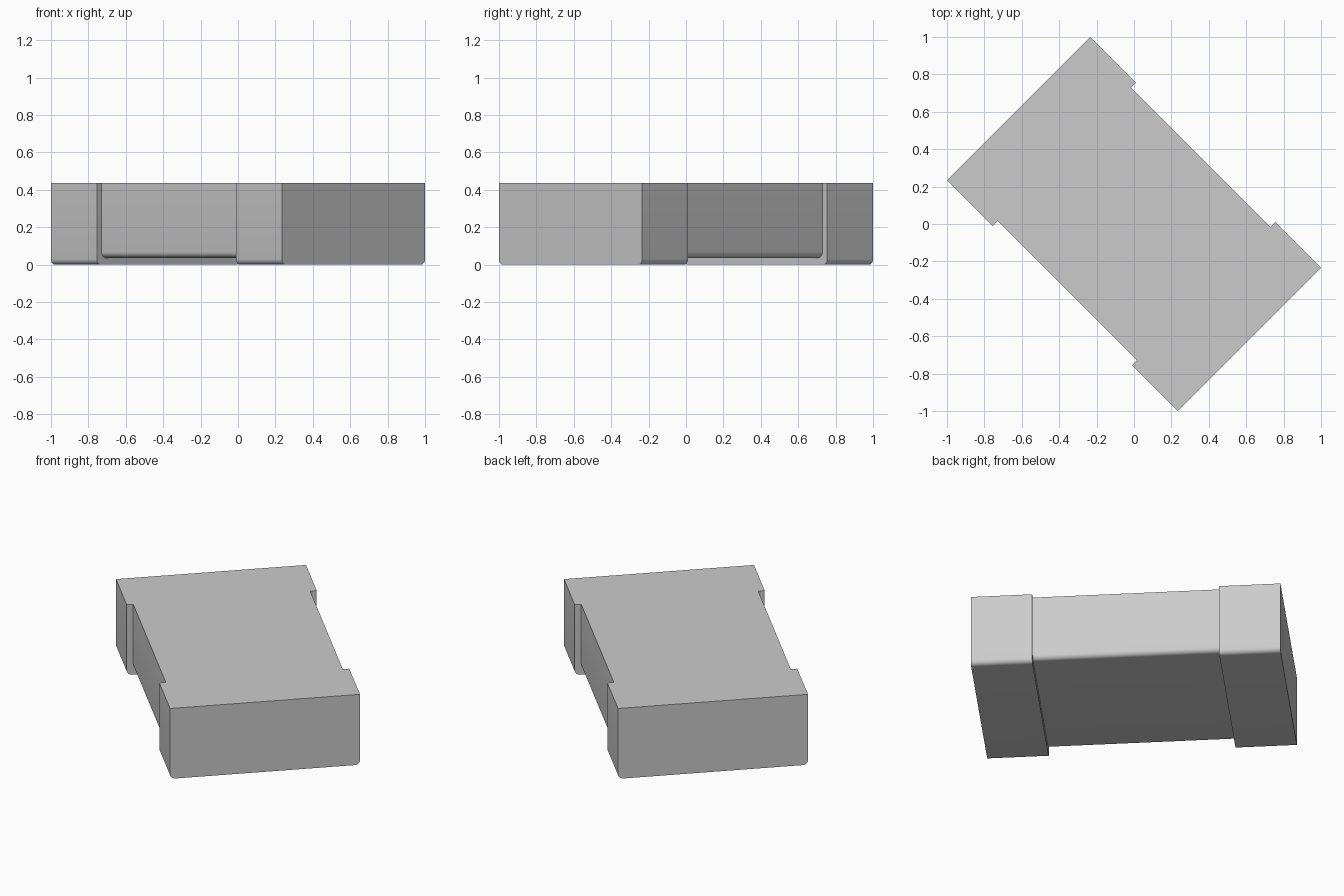
import bpy, bmesh, math
from mathutils import Matrix

cube = bpy.data.objects.get("Cube")
if cube:
    bpy.data.objects.remove(cube, do_unlink=True)

LENGTH, WIDTH, HEIGHT = 1.745, 1.083, 0.436
CAP, STEP, RADIUS, ARC = 0.346, 0.037, 0.03, 6


def u_profile(inset):
    """Open U section: straight sides, rounded lower corners, flush top."""
    w = WIDTH / 2 - inset
    left = [(-w, HEIGHT)]
    for i in range(ARC + 1):
        a = math.pi / 2 * i / ARC
        left.append((-w + RADIUS * (1 - math.cos(a)),
                     inset + RADIUS * (1 - math.sin(a))))
    return left + [(-y, z) for y, z in reversed(left)]


# Stations along the block: raised end, recessed middle, raised end
end, inner = LENGTH / 2, LENGTH / 2 - CAP
stations = [(-end, 0), (-inner, 0), (-inner, STEP),
            (inner, STEP), (inner, 0), (end, 0)]

bm = bmesh.new()
rings = [[bm.verts.new((x, y, z)) for y, z in u_profile(inset)]
         for x, inset in stations]

# Sides, underside and the step walls
for a, b in zip(rings, rings[1:]):
    for i in range(len(a) - 1):
        bm.faces.new((a[i], a[i + 1], b[i + 1], b[i]))

# Flat ends and one continuous top
bm.faces.new(rings[0])
bm.faces.new(rings[-1])
bm.faces.new([r[0] for r in rings] + [r[-1] for r in reversed(rings)])
bmesh.ops.recalc_face_normals(bm, faces=bm.faces)
bm.transform(Matrix.Rotation(math.radians(-45), 4, 'Z'))

mesh = bpy.data.meshes.new("stepped_block")
bm.to_mesh(mesh)
bm.free()
block = bpy.data.objects.new("stepped_block", mesh)
bpy.context.collection.objects.link(block)

# Plain grey finish
grey = bpy.data.materials.new("light_grey")
grey.use_nodes = True
colour = (0.6, 0.6, 0.6, 1)
grey.diffuse_color = colour
grey.node_tree.nodes["Principled BSDF"].inputs["Base Color"].default_value = colour
mesh.materials.append(grey)

# Smooth fillets, crisp edges elsewhere
bpy.context.view_layer.objects.active = block
block.select_set(True)
bpy.ops.object.shade_smooth_by_angle(angle=math.radians(30))
